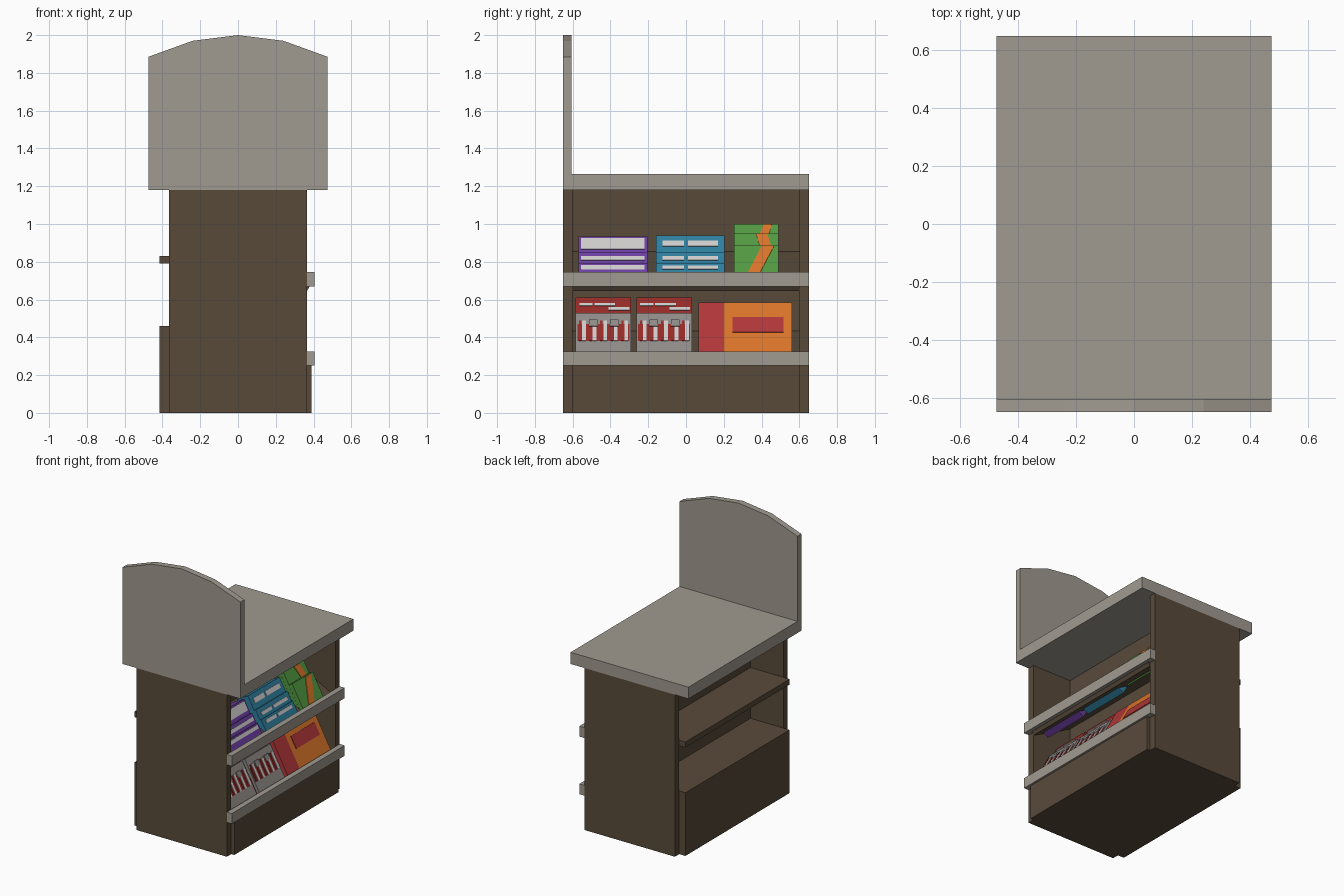
import bpy, bmesh, math
from mathutils import Vector

if "Cube" in bpy.data.objects:
    bpy.data.objects.remove(bpy.data.objects["Cube"])


def material(name, r, g, b):
    m = bpy.data.materials.new(name)
    lin = [((c / 255 + 0.055) / 1.055) ** 2.4 for c in (r, g, b)]
    m.diffuse_color = (*lin, 1)
    m.use_nodes = True
    m.node_tree.nodes["Principled BSDF"].inputs["Base Color"].default_value = m.diffuse_color
    return m


TAUPE = material("taupe laminate", 160, 154, 144)
BROWN = material("brown wood", 88, 74, 58)
PURPLE = material("purple", 108, 62, 160)
WHITE = material("pale grey", 206, 202, 202)
BLUE = material("teal blue", 46, 126, 158)
GREEN = material("green", 82, 152, 66)
ORANGE = material("orange", 216, 116, 42)
RED = material("carton red", 150, 42, 38)
CRIMSON = material("crimson", 176, 54, 56)
GREY = material("tray grey", 142, 138, 135)

LEAN = 0.55                                   # goods lean back: dx per dz
NORMAL = Vector((1, 0, LEAN)).normalized()


def extrude(name, points, vec, mat):
    """Solid made by sweeping a flat polygon along a vector."""
    bm = bmesh.new()
    face = bm.faces.new([bm.verts.new(p) for p in points])
    new = bmesh.ops.extrude_face_region(bm, geom=[face])["geom"]
    bmesh.ops.translate(bm, vec=vec, verts=[v for v in new if isinstance(v, bmesh.types.BMVert)])
    bmesh.ops.recalc_face_normals(bm, faces=bm.faces)
    me = bpy.data.meshes.new(name)
    bm.to_mesh(me)
    bm.free()
    me.materials.append(mat)
    ob = bpy.data.objects.new(name, me)
    bpy.context.collection.objects.link(ob)
    return ob


def prism(name, profile, y0, y1, mat):
    return extrude(name, [(x, y0, z) for x, z in profile], (0, y1 - y0, 0), mat)


def box(name, x0, x1, y0, y1, z0, z1, mat):
    return prism(name, [(x0, z0), (x1, z0), (x1, z1), (x0, z1)], y0, y1, mat)


def leaning(name, y0, y1, z0, z1, xf, depth, mat):
    """Box whose front face leans back, bottom front edge at (xf, z0)."""
    h = z1 - z0
    bx, bz = depth * NORMAL.x, depth * NORMAL.z
    prism(name, [(xf, z0), (xf - LEAN * h, z1), (xf - LEAN * h - bx, z1 - bz), (xf - bx, z0 - bz)], y0, y1, mat)


def plate(name, yz, z0, xf, mat, thick=0.005):
    """Thin printed panel on the leaning face that starts at (xf, z0)."""
    pts = [(xf - LEAN * (z - z0), y, z) for y, z in yz]
    extrude(name, pts, NORMAL * thick, mat)


def rect(y0, y1, z0, z1):
    return [(y0, z0), (y1, z0), (y1, z1), (y0, z1)]


# counter top and arched header board
box("counter_top", -0.475, 0.475, -0.605, 0.65, 1.18, 1.265, TAUPE)
prism("header_board", [(-0.475, 1.18), (0.475, 1.18), (0.475, 1.885), (0.24, 1.97),
                       (0, 2.0), (-0.24, 1.97), (-0.475, 1.885)], -0.65, -0.605, TAUPE)

# cabinet carcass
for name, y in (("front_side_panel", -0.65), ("back_side_panel", 0.6)):
    box(name, -0.365, 0.365, y, y + 0.05, 0, 1.18, BROWN)
box("divider", -0.10, 0.05, -0.6, 0.6, 0, 1.18, BROWN)
box("display_base", 0.0, 0.39, -0.6, 0.6, 0, 0.255, BROWN)
box("staff_side_base", -0.415, 0.0, -0.6, 0.6, 0, 0.46, BROWN)
box("staff_side_shelf", -0.415, -0.09, -0.6, 0.6, 0.79, 0.83, BROWN)

# sloping display shelves with front rails
for name, dz in (("upper", 0), ("lower", -0.42)):
    prism(name + "_sloping_shelf", [(0.385, 0.68 + dz), (0.04, 0.86 + dz), (0.04, 0.815 + dz),
                                    (0.365, 0.645 + dz)], -0.6, 0.6, BROWN)
    box(name + "_rail", 0.365, 0.405, -0.65, 0.65, 0.67 + dz, 0.745 + dz, TAUPE)

# purple and blue stacks: three stepped packs each, with pale labels
BANDS = ((0.70, 0.79, 0.350), (0.78, 0.85, 0.295), (0.84, 0.935, 0.245))
LABELS = ((0.758, 0.780), (0.806, 0.828), (0.866, 0.924))
for i, ((z0, z1, xf), (a, b)) in enumerate(zip(BANDS, LABELS)):
    leaning(f"purple_pack_{i}", -0.57, -0.205, z0, z1, xf, 0.1, PURPLE)
    plate(f"purple_label_{i}", rect(-0.555, -0.22, a, b), z0, xf, WHITE)
    leaning(f"blue_pack_{i}", -0.16, 0.205, z0, z1 + 0.003, xf, 0.1, BLUE)
    mid, half = (a + b) / 2, 0.010 if i < 2 else 0.015
    for y0, y1 in ((-0.125, -0.01), (0.01, 0.17)):
        plate(f"blue_label_{i}", rect(y0, y1, mid - half, mid + half), z0, xf, WHITE)

# green packs, each lower one in front, with an orange zigzag
ZIG = [(0.70, 0.32), (0.80, 0.375), (0.87, 0.425), (0.93, 0.37), (0.95, 0.375), (1.0, 0.41)]
for i, (top, xf) in enumerate(((0.885, 0.36), (0.95, 0.325), (1.0, 0.29))):
    leaning(f"green_pack_{i}", 0.255, 0.49, 0.70, top, xf, 0.03, GREEN)
    if i == 0:
        bottom, shape = 0.70, [(0.31, 0.71), (0.375, 0.71), (0.465, 0.88), (0.40, 0.88)]
    else:
        bottom, side = 0.70, (0.37, 0.38)[i - 1]
        low = (0.885, 0.95)[i - 1] - 0.03
        shape = [(side + 0.03, low), (side + 0.09, low), (side + 0.06, top - 0.003), (side, top - 0.003)]
        if i == 2:
            shape = [(side, low), (side + 0.05, low), (side + 0.075, top - 0.003), (side + 0.03, top - 0.003)]
    plate(f"green_zigzag_{i}", shape, bottom, xf, ORANGE)

# two red cartons, each with a grey tray of striped sticks
for n, y in enumerate((-0.585, -0.263)):
    w = 0.295
    leaning(f"red_carton_{n}", y, y + w, 0.29, 0.61, 0.35, 0.08, RED)
    for a, b, z in ((0.02, 0.09, 0.565), (0.10, 0.21, 0.565), (0.175, 0.285, 0.542)):
        plate(f"carton_mark_{n}", rect(y + a, y + b, z, z + 0.015), 0.29, 0.35, WHITE)
    leaning(f"stick_tray_{n}", y, y + w, 0.29, 0.53, 0.37, 0.04, GREY)
    plate(f"tray_window_{n}", rect(y + 0.01, y + w - 0.01, 0.38, 0.47), 0.29, 0.37, RED, 0.003)
    for k in range(5):                        # grey notched edge and pale sticks
        c = y + 0.035 + k * 0.056
        plate(f"tray_stick_{n}", rect(c, c + 0.02, 0.38, 0.485), 0.29, 0.37, WHITE, 0.006)
        plate(f"tray_stick_red_{n}", rect(c - 0.016, c - 0.004, 0.38, 0.485), 0.29, 0.37, RED, 0.006)
        if k % 2:
            plate(f"tray_notch_{n}", rect(c - 0.02, c + 0.025, 0.455, 0.49), 0.29, 0.37, GREY, 0.008)

# large orange carton with crimson end and panel
leaning("orange_carton", 0.2, 0.56, 0.29, 0.585, 0.37, 0.12, ORANGE)
leaning("orange_carton_end", 0.065, 0.2, 0.29, 0.585, 0.37, 0.12, CRIMSON)
plate("orange_carton_panel", rect(0.245, 0.515, 0.425, 0.505), 0.29, 0.37, CRIMSON)
